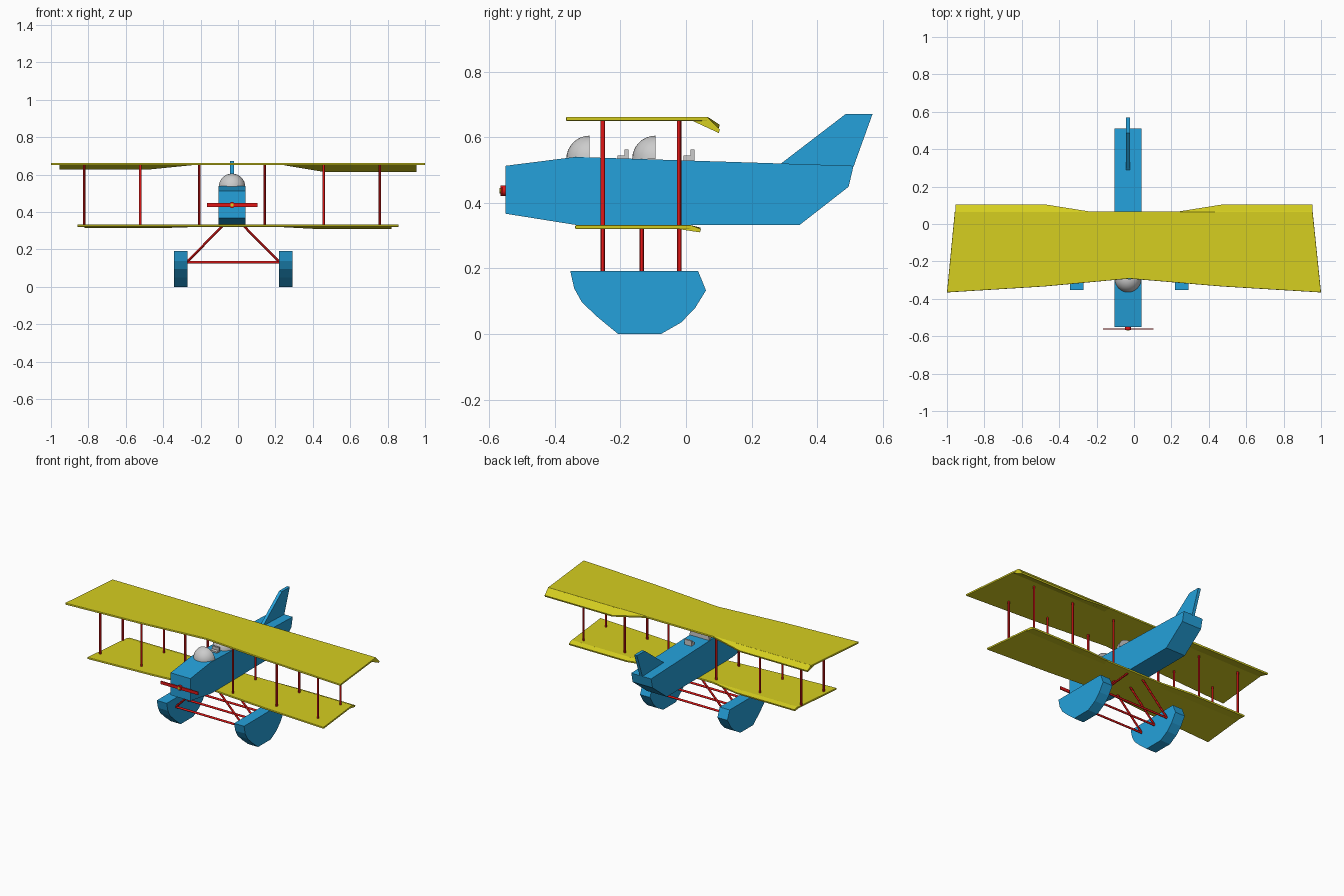
import bpy, bmesh, math
from mathutils import Vector

if "Cube" in bpy.data.objects:
    bpy.data.objects.remove(bpy.data.objects["Cube"])


def material(name, rgb):
    m = bpy.data.materials.new(name)
    m.diffuse_color = (*rgb, 1)
    m.use_nodes = True
    m.node_tree.nodes["Principled BSDF"].inputs["Base Color"].default_value = m.diffuse_color
    return m


BLUE = material("blue", (0.018, 0.356, 0.708))
YELLOW = material("yellow", (0.67, 0.62, 0.014))
RED = material("red", (0.75, 0.008, 0.008))
CX = -0.032   # centre line of the body
GX = -0.026   # centre line of the landing gear


def finish(name, bm, mat=None, smooth=False):
    bmesh.ops.recalc_face_normals(bm, faces=bm.faces)
    me = bpy.data.meshes.new(name)
    bm.to_mesh(me)
    bm.free()
    ob = bpy.data.objects.new(name, me)
    bpy.context.collection.objects.link(ob)
    if mat:
        me.materials.append(mat)
    if smooth:
        bpy.ops.object.select_all(action='DESELECT')
        ob.select_set(True)
        bpy.context.view_layer.objects.active = ob
        bpy.ops.object.shade_smooth_by_angle()
    return ob


def loft(name, sections, mat):
    bm = bmesh.new()
    rings = [[bm.verts.new(p) for p in s] for s in sections]
    for a, b in zip(rings, rings[1:]):
        for i in range(len(a)):
            j = (i + 1) % len(a)
            bm.faces.new((a[i], a[j], b[j], b[i]))
    bm.faces.new(rings[0])
    bm.faces.new(rings[-1])
    return finish(name, bm, mat)


def side_profile(name, pts, x, half, mat):
    return loft(name, [[(x + s * half, y, z) for y, z in pts] for s in (-1, 1)], mat)


def rod(name, a, b, r, mat, sides=12):
    a, b = Vector(a), Vector(b)
    bm = bmesh.new()
    bmesh.ops.create_cone(bm, cap_ends=True, segments=sides, radius1=r, radius2=r,
                          depth=(b - a).length)
    ob = finish(name, bm, mat, True)
    ob.rotation_euler = (b - a).to_track_quat('Z', 'Y').to_euler()
    ob.location = (a + b) / 2
    return ob


def box(name, loc, size, mat=None):
    bm = bmesh.new()
    bmesh.ops.create_cube(bm, size=1)
    for v in bm.verts:
        v.co = Vector(v.co[i] * size[i] + loc[i] for i in range(3))
    return finish(name, bm, mat)


# Fuselage and tail fin
side_profile("fuselage", [(-.551, .513), (-.338, .54), (.511, .513), (.496, .449),
                          (.347, .333), (-.338, .333), (-.551, .367)], CX, .072, BLUE)
side_profile("tail_fin", [(.286, .517), (.487, .671), (.569, .671), (.511, .51)], CX, .01, BLUE)

# Wings with drooping flaps
PLAN = [(-1, -.366), (-.48, -.334), (-.025, -.292), (.47, -.334), (1, -.366),
        (.955, .068), (-.958, .068)]


def wing(name, sx, sy, oy, z, drops):
    def fit(pts):
        return [(x * sx, y * sy + oy, z + h) for x, y, h in pts]
    ob = loft(name, [fit([(x, y, h) for x, y in PLAN]) for h in (-.006, .006)], YELLOW)
    bev = ob.modifiers.new("edge", 'BEVEL')
    bev.width = .003
    bev.segments = 2
    for s, side in ((-1, "left"), (1, "right")):
        d = drops[s > 0]
        full = [(.065, .006), (.103, .010 - d), (.1, -d), (.02, -.006)]
        flat = [(.065, .006), (.068, .005), (.068, -.005), (.02, -.006)]
        loft(f"{side}_{name}_flap",
             [fit([(s * x, y, h) for y, h in sec])
              for x, sec in ((.955, full), (.465, full), (.245, flat))], YELLOW)


wing("upper_wing", 1, 1, 0, .656, (.028, .043))
wing("lower_wing", .859, .817, -.039, .326, (.012, .016))

# Struts between the wings
for s, side in ((-1, "left"), (1, "right")):
    for i, x in enumerate((.174, .491, .791)):
        for y, row in ((-.254, "front"), (-.021, "rear")):
            rod(f"{row}_{side}_wing_strut_{i + 1}", (CX + s * x, y, .326),
                (CX + s * x, y, .655), .0068, RED)

# Landing gear: floats, slanted legs and cross bars
FLOAT = [(-.353, .192), (.037, .192), (.061, .133), (.027, .078), (-.015, .035),
         (-.076, 0), (-.207, 0), (-.268, .05), (-.317, .096), (-.341, .139)]
for s, side in ((-1, "left"), (1, "right")):
    side_profile(f"{side}_float", FLOAT, GX + s * .281, .036, BLUE)
    for y, row in ((-.254, "front"), (-.135, "middle"), (-.021, "rear")):
        rod(f"{row}_{side}_gear_leg", (GX + s * .248, y, .131), (GX + s * .045, y, .337),
            .0066, RED)
for y, row in ((-.254, "front"), (-.135, "middle"), (-.021, "rear")):
    rod(f"{row}_gear_bar", (GX - .25, y, .131), (GX + .25, y, .131), .0066, RED)

# Windshields: quarter spheres, with a seat behind each
for n, y in ((1, -.294), (2, -.093)):
    bm = bmesh.new()
    bmesh.ops.create_uvsphere(bm, u_segments=32, v_segments=16, radius=.071)
    for no in ((0, 1, 0), (0, 0, -1)):
        cut = bmesh.ops.bisect_plane(bm, geom=bm.verts[:] + bm.edges[:] + bm.faces[:],
                                     plane_co=(0, 0, 0), plane_no=no, clear_outer=True)
        edges = [e for e in bm.edges if e.is_boundary]
        bmesh.ops.holes_fill(bm, edges=edges, sides=0)
    ob = finish(f"windshield_{n}", bm, None, True)
    ob.location = (CX, y, .534)
    box(f"seat_back_{n}", (CX, y + .113, .546), (.05, .012, .034))
    box(f"seat_{n}", (CX, y + .1, .535), (.05, .03, .02))

# Propeller
rod("propeller_hub", (CX, -.566, .437), (CX, -.545, .437), .016, RED, 16)
box("propeller_blade", (CX, -.561, .437), (.27, .006, .02), RED)
rod("propeller_cap", (CX, -.569, .437), (CX, -.56, .437), .008, YELLOW)
